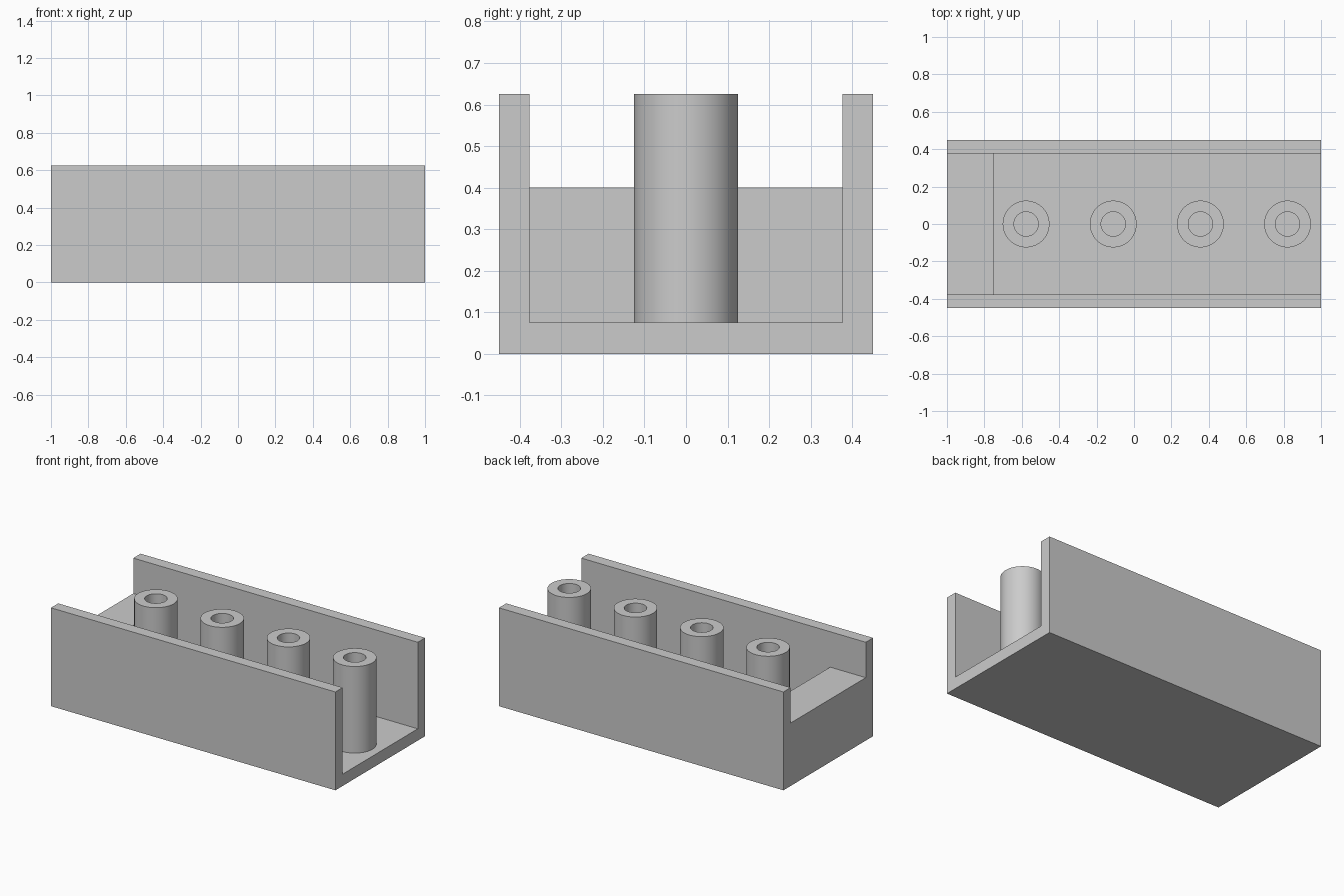
import bpy
import bmesh
import math

if "Cube" in bpy.data.objects:
    bpy.data.objects.remove(bpy.data.objects["Cube"], do_unlink=True)

GREY = (0.6, 0.6, 0.6, 1.0)
grey = bpy.data.materials.new("light_grey")
grey.use_nodes = True
grey.diffuse_color = GREY
grey.node_tree.nodes["Principled BSDF"].inputs["Base Color"].default_value = GREY

HEIGHT = 0.625
FLOOR = 0.075
STEP = 0.4


def prism(name, outline, half_width):
    """Extrude an x-z outline symmetrically along y."""
    bm = bmesh.new()
    face = bm.faces.new([bm.verts.new((x, -half_width, z)) for x, z in outline])
    side = bmesh.ops.extrude_face_region(bm, geom=[face])["geom"]
    moved = [v for v in side if isinstance(v, bmesh.types.BMVert)]
    bmesh.ops.translate(bm, verts=moved, vec=(0, 2 * half_width, 0))
    bmesh.ops.recalc_face_normals(bm, faces=bm.faces)
    return add_object(name, bm)


def add_object(name, bm):
    mesh = bpy.data.meshes.new(name)
    bm.to_mesh(mesh)
    bm.free()
    mesh.materials.append(grey)
    obj = bpy.data.objects.new(name, mesh)
    bpy.context.collection.objects.link(obj)
    return obj


def select_only(obj):
    bpy.ops.object.select_all(action="DESELECT")
    obj.select_set(True)
    bpy.context.view_layer.objects.active = obj


def tube(name, x, outer=0.125, inner=0.065, sides=64):
    """Hollow post: a closed wall section spun around its axis."""
    bm = bmesh.new()
    section = [(inner, FLOOR), (outer, FLOOR), (outer, HEIGHT), (inner, HEIGHT)]
    verts = [bm.verts.new((r, 0, z)) for r, z in section]
    edges = [bm.edges.new((verts[i], verts[(i + 1) % 4])) for i in range(4)]
    bmesh.ops.spin(bm, geom=verts + edges, cent=(0, 0, 0), axis=(0, 0, 1),
                   angle=math.tau, steps=sides)
    bmesh.ops.remove_doubles(bm, verts=bm.verts, dist=0.0001)
    bmesh.ops.recalc_face_normals(bm, faces=bm.faces)
    obj = add_object(name, bm)
    obj.location.x = x
    select_only(obj)
    bpy.ops.object.shade_smooth_by_angle(angle=math.radians(30))


# Trough: solid block with a stepped channel, open at both ends
trough = prism("trough", [(-1, 0), (1, 0), (1, HEIGHT), (-1, HEIGHT)], 0.45)
channel = prism("channel_cutter", [(-1.1, STEP), (-0.75, STEP), (-0.75, FLOOR),
                                   (1.1, FLOOR), (1.1, 0.8), (-1.1, 0.8)], 0.377)
channel.hide_render = True
cut = trough.modifiers.new("channel", "BOOLEAN")
cut.operation = "DIFFERENCE"
cut.solver = "EXACT"
cut.object = channel
select_only(trough)
bpy.ops.object.modifier_apply(modifier=cut.name)
bpy.data.objects.remove(channel, do_unlink=True)

# Row of hollow posts standing on the floor
for i in range(4):
    tube(f"post_{i + 1}", -0.577 + 0.466 * i)
